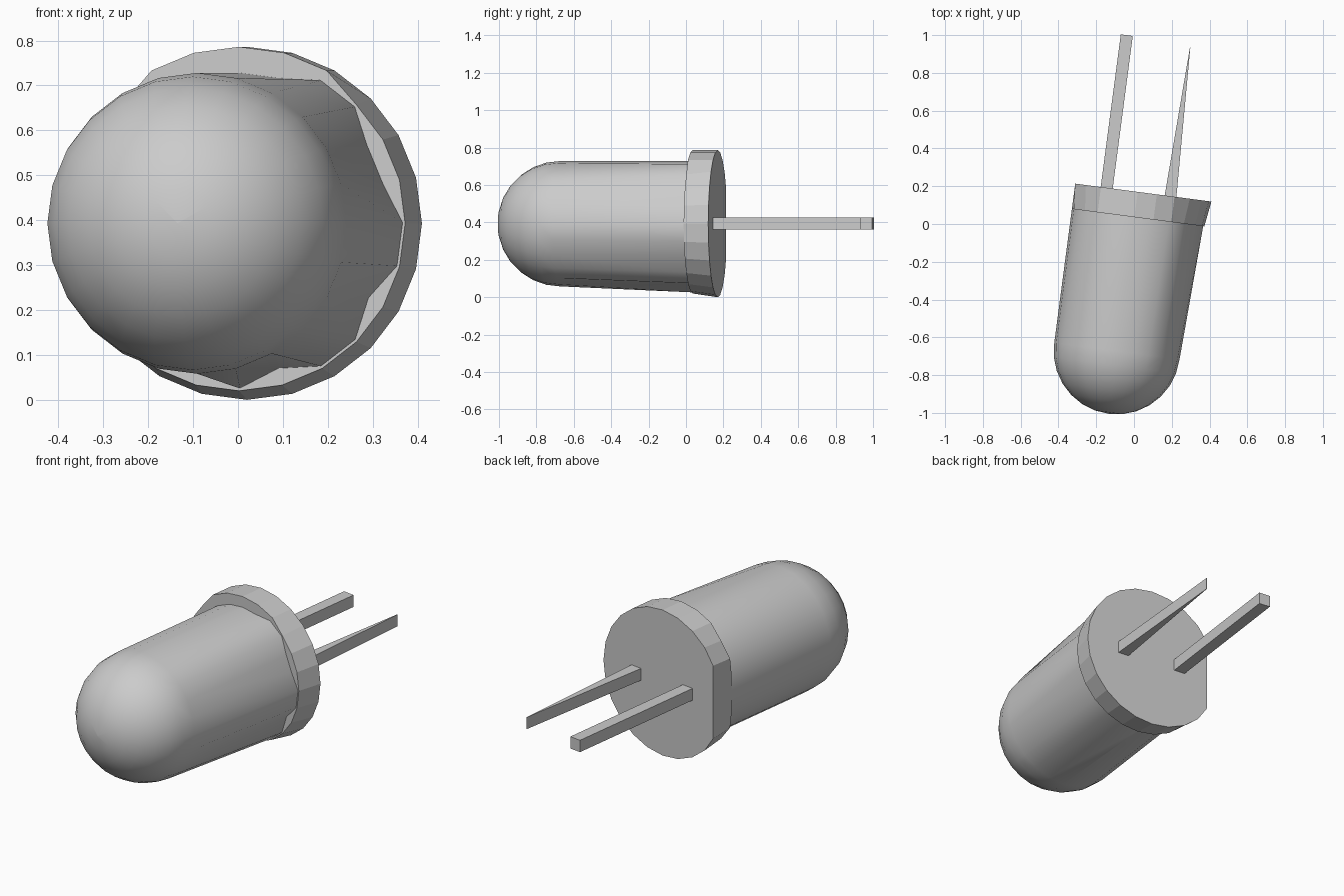
import bpy, bmesh
from math import sin, cos, pi, radians
from mathutils import Matrix

cube = bpy.data.objects.get("Cube")
if cube:
    bpy.data.objects.remove(cube)

grey = bpy.data.materials.new("plain grey")
grey.use_nodes = True
colour = (0.6, 0.6, 0.6, 1)
grey.diffuse_color = colour
grey.node_tree.nodes["Principled BSDF"].inputs["Base Color"].default_value = colour

SIDES = 24
STEP = 360 // SIDES
RADIUS, RIM, FLAT = 0.335, 0.393, -0.334
FLANGE = -0.135          # front of the flange, along the axis
DOME = -0.85             # start of the dome
# The parts are built along y, then the whole lamp is turned and placed
PLACE = Matrix.Translation((0.02, 0.17, RIM)) @ Matrix.Rotation(radians(-7.5), 4, 'Z')


def ring(y, radius):
    """Ring of points; radius is a function of the angle in degrees."""
    points = []
    for k in range(SIDES):
        a = k * STEP
        r = radius(a)
        points.append((max(r * cos(radians(a)), FLAT), y, r * sin(radians(a))))
    return points


def loft(name, rings, smooth=None):
    """Skin a row of rings and close both ends."""
    bm = bmesh.new()
    rows = [[bm.verts.new(p) for p in points] for points in rings]
    n = len(rows[0])
    for a, b in zip(rows, rows[1:]):
        for i in range(n):
            j = (i + 1) % n
            bm.faces.new((a[i], a[j], b[j], b[i]))
    bm.faces.new(rows[0])
    bm.faces.new(rows[-1])
    bmesh.ops.remove_doubles(bm, verts=bm.verts, dist=0.0005)
    bmesh.ops.recalc_face_normals(bm, faces=bm.faces)
    bm.transform(PLACE)
    mesh = bpy.data.meshes.new(name)
    bm.to_mesh(mesh)
    bm.free()
    mesh.materials.append(grey)
    obj = bpy.data.objects.new(name, mesh)
    bpy.context.collection.objects.link(obj)
    if smooth:
        bpy.ops.object.select_all(action='DESELECT')
        obj.select_set(True)
        bpy.context.view_layer.objects.active = obj
        bpy.ops.object.shade_smooth_by_angle(angle=radians(smooth))
    return obj


# Bulb: ribs flare out to the flange, the front ends in a dome
RIBS = (0, 45, 60, 270, 300, 315, 345)
bulb = [ring(FLANGE + 0.02, lambda a: 0.368 if a in RIBS else RADIUS)]
for i in range(8):
    t = i / 7 * pi / 2
    r = RADIUS * max(cos(t), 0.001)
    bulb.append(ring(DOME - RADIUS * sin(t), lambda a: r))
loft("bulb", bulb, 30)


# Flange: one flat side, full height on top and narrower in front elsewhere
def front_rim(a):
    return RIM if 60 <= a <= 120 else 0.373


loft("flange", [ring(0, lambda a: RIM), ring(FLANGE, front_rim)])


# Leads: one square bar and one that tapers to an upright edge
def lead(name, x, length, tip):
    def section(y, w):
        h = 0.032
        return [(x - w, y, -h), (x + w, y, -h), (x + w, y, h), (x - w, y, h)]
    loft(name, [section(-0.02, 0.032), section(length, tip)])


lead("straight_lead", -0.166, 0.815, 0.032)
lead("tapered_lead", 0.175, 0.795, 0.001)
